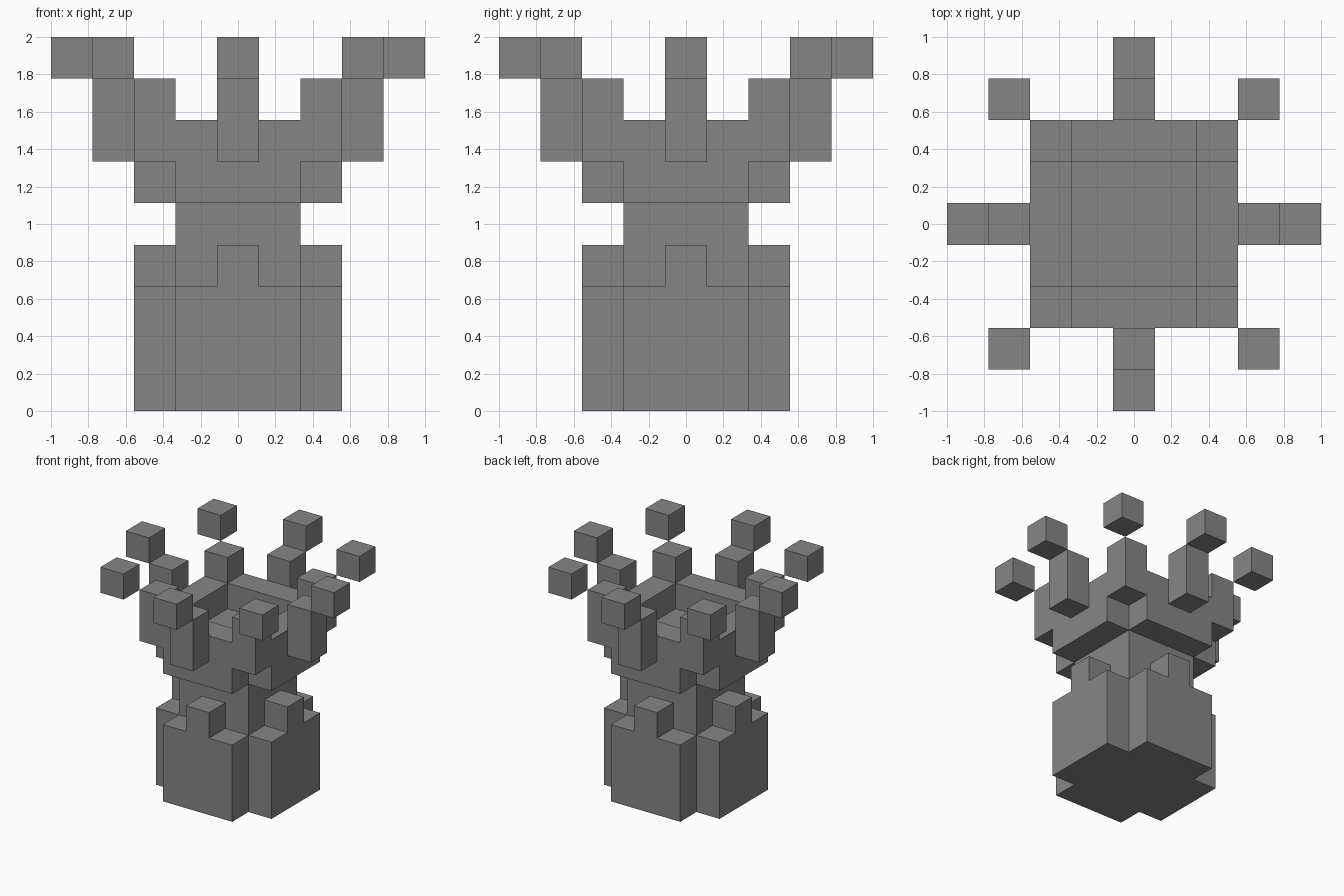
import bpy
import bmesh
from mathutils import Vector

U = 2 / 9  # edge length of one block

cube = bpy.data.objects.get("Cube")
if cube:
    bpy.data.objects.remove(cube, do_unlink=True)

grey = bpy.data.materials.new("stone_grey")
grey.use_nodes = True
colour = (0.24, 0.24, 0.24, 1)
grey.diffuse_color = colour
grey.node_tree.nodes["Principled BSDF"].inputs["Base Color"].default_value = colour


def box(xs, ys, zs):
    """Blocks filling inclusive ranges on the grid."""
    return {(x, y, z)
            for x in range(xs[0], xs[1] + 1)
            for y in range(ys[0], ys[1] + 1)
            for z in range(zs[0], zs[1] + 1)}


def cross(z0, z1):
    """Square slab with its four corner columns cut away."""
    return box((-2, 2), (-1, 1), (z0, z1)) | box((-1, 1), (-2, 2), (z0, z1))


def column(x, y, z0, z1):
    return box((x, x), (y, y), (z0, z1))


sides = {"front": (0, -1), "back": (0, 1), "left": (1, 0), "right": (-1, 0)}
corners = {"front_left": (1, -1), "front_right": (-1, -1),
           "back_left": (1, 1), "back_right": (-1, 1)}

# Base with a raised tab on each side, and the narrow waist
base = cross(0, 2)
for dx, dy in sides.values():
    base |= column(2 * dx, 2 * dy, 3, 3)
parts = {"base": base, "waist": box((-1, 1), (-1, 1), (3, 4))}

# Open bowl with a square rim and raised corners
bowl = cross(5, 5) | (box((-2, 2), (-2, 2), (6, 6)) - box((-1, 1), (-1, 1), (6, 6)))
for dx, dy in corners.values():
    bowl |= column(2 * dx, 2 * dy, 7, 7)
parts["bowl"] = bowl

# Side arms and the ring of outer tips
for name, (dx, dy) in sides.items():
    parts[name + "_arm"] = column(3 * dx, 3 * dy, 6, 7)
    parts[name + "_tip"] = column(4 * dx, 4 * dy, 8, 8)
for name, (dx, dy) in corners.items():
    parts[name + "_tip"] = column(3 * dx, 3 * dy, 8, 8)

filled = set().union(*parts.values())


def build(name, cells):
    """Skin the blocks, leaving out faces buried between neighbours."""
    bm = bmesh.new()
    for cell in sorted(cells):
        centre = Vector(cell) + Vector((0, 0, 0.5))
        for axis in range(3):
            for sign in (-1, 1):
                n = Vector((0, 0, 0))
                n[axis] = sign
                if tuple(int(c) for c in Vector(cell) + n) in filled:
                    continue
                a = Vector((0, 0, 0))
                a[(axis + 1) % 3] = 1
                b = n.cross(a)
                quad = [centre + (n + a * i + b * j) / 2
                        for i, j in ((-1, -1), (1, -1), (1, 1), (-1, 1))]
                bm.faces.new([bm.verts.new(p * U) for p in quad])
    bmesh.ops.remove_doubles(bm, verts=bm.verts, dist=U / 100)
    # Merge flush blocks into single flat faces
    bmesh.ops.dissolve_limit(bm, angle_limit=0.01, verts=bm.verts, edges=bm.edges)
    mesh = bpy.data.meshes.new(name)
    bm.to_mesh(mesh)
    bm.free()
    mesh.materials.append(grey)
    bpy.context.collection.objects.link(bpy.data.objects.new(name, mesh))


for part_name, part_cells in parts.items():
    build(part_name, part_cells)
